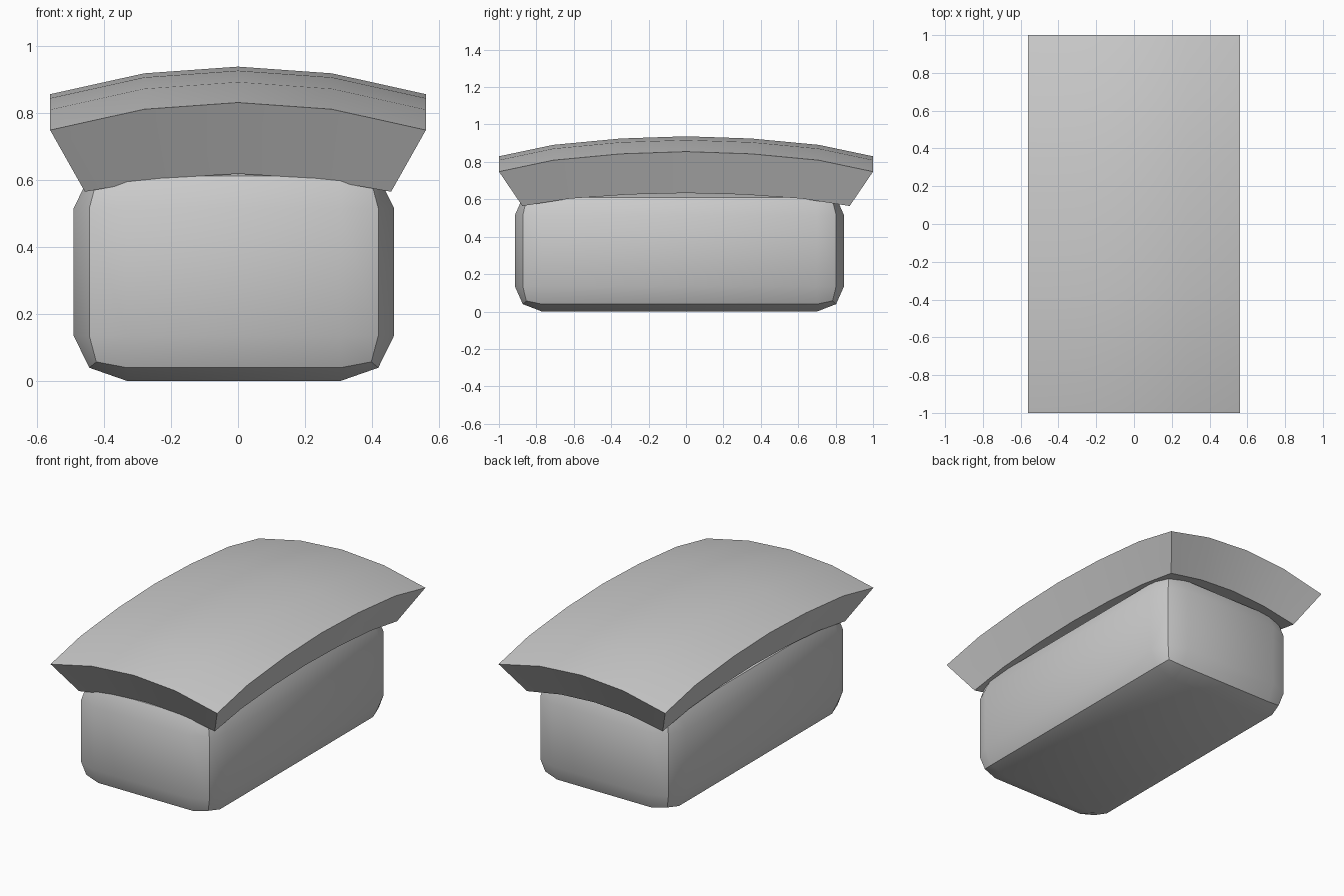
import bpy, bmesh, math
from mathutils import Vector

if "Cube" in bpy.data.objects:
    bpy.data.objects.remove(bpy.data.objects["Cube"])


def finish(bm, name):
    bmesh.ops.recalc_face_normals(bm, faces=bm.faces)
    mesh = bpy.data.meshes.new(name)
    bm.to_mesh(mesh)
    bm.free()
    obj = bpy.data.objects.new(name, mesh)
    bpy.context.collection.objects.link(obj)
    bpy.ops.object.select_all(action='DESELECT')
    obj.select_set(True)
    bpy.context.view_layer.objects.active = obj
    bpy.ops.object.shade_smooth_by_angle(angle=math.radians(30))
    return obj


def mirrored(half):
    # half runs from the centre outwards: list of (position, drop)
    return [(-p, d) for p, d in reversed(half[1:])] + half


# Body: rounded box, slightly off centre, its top hidden inside the lid
bm = bmesh.new()
bmesh.ops.create_cube(bm, size=1)
r = 0.145
radius = Vector((0.16, 0.145, 0.135))
size = Vector((0.955, 1.76, 0.65))
bmesh.ops.scale(bm, vec=[s * r / k for s, k in zip(size, radius)], verts=bm.verts)
bmesh.ops.bevel(bm, geom=bm.edges[:], offset=r, offset_type='OFFSET',
                segments=2, profile=0.5, affect='EDGES')
bmesh.ops.scale(bm, vec=[k / r for k in radius], verts=bm.verts)
bmesh.ops.translate(bm, vec=(-0.0125, -0.035, 0.325), verts=bm.verts)
finish(bm, "body")

# Lid: doubly curved slab tapering inwards towards its underside
xs = mirrored([(0, 0), (0.28, 0.02), (0.56, 0.082)])
ys = mirrored([(0, 0), (0.35, 0.012), (0.71, 0.046), (1.0, 0.107)])
nx, ny = len(xs), len(ys)
bm = bmesh.new()


def sheet(height, sx, sy, curve):
    return [[bm.verts.new((x * sx, y * sy, height - curve * (dx + dy)))
             for y, dy in ys] for x, dx in xs]


top = sheet(0.937, 1, 1, 1)
low = sheet(0.687, 0.815, 0.875, 0.65)
for g in (top, low):
    for i in range(nx - 1):
        for j in range(ny - 1):
            bm.faces.new((g[i][j], g[i + 1][j], g[i + 1][j + 1], g[i][j + 1]))


def rim(g):
    return ([g[i][0] for i in range(nx)] + [g[-1][j] for j in range(1, ny)]
            + [g[i][-1] for i in range(nx - 2, -1, -1)]
            + [g[0][j] for j in range(ny - 2, 0, -1)])


a, b = rim(top), rim(low)
for k in range(len(a)):
    n = (k + 1) % len(a)
    bm.faces.new((a[k], a[n], b[n], b[k]))
finish(bm, "lid")
